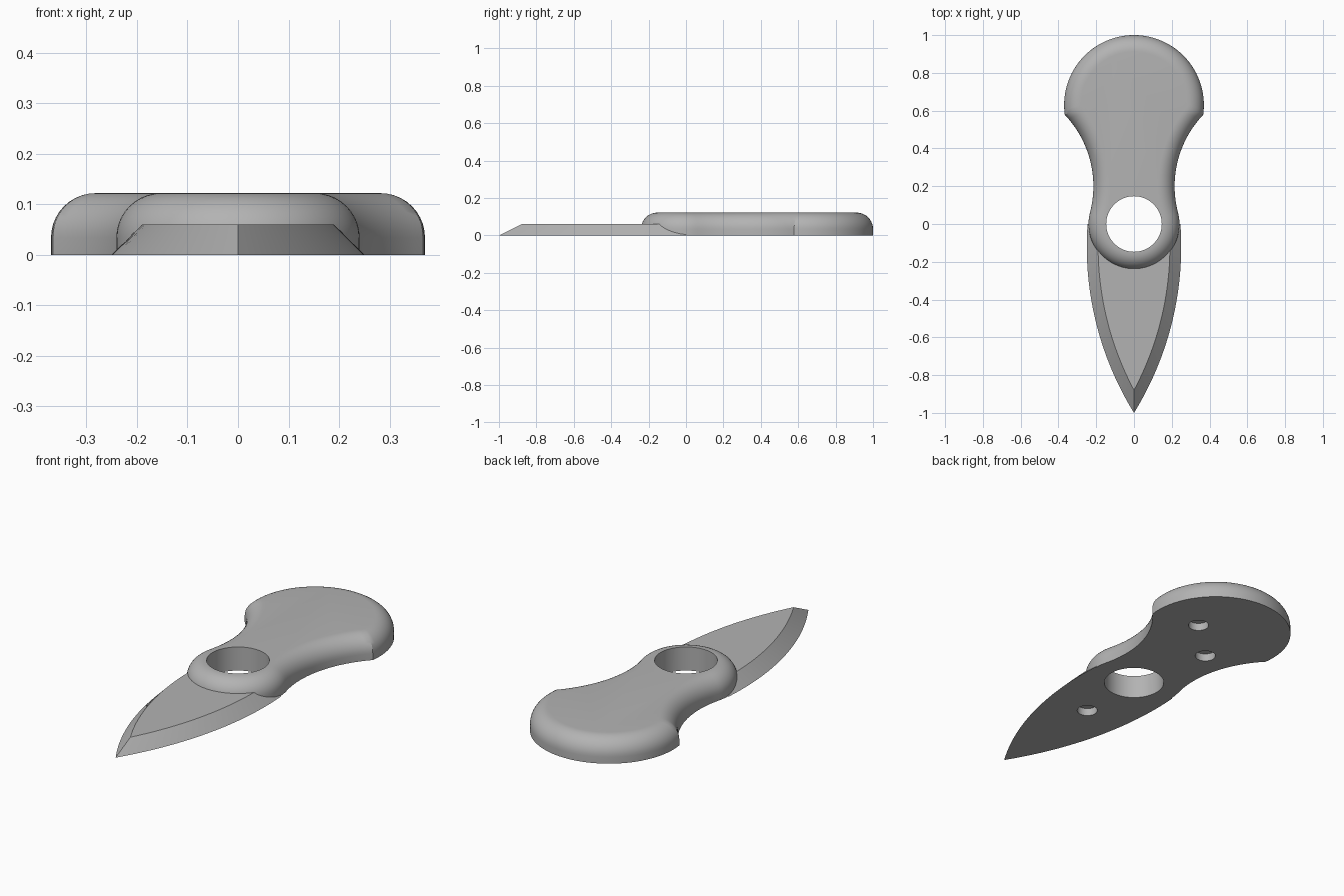
import bpy, bmesh
from math import pi, sin, cos, acos, atan2, hypot
from mathutils import Vector

if "Cube" in bpy.data.objects:
    bpy.data.objects.remove(bpy.data.objects["Cube"])

TOP, FILLET, BLADE_H = 0.122, 0.088, 0.06

grey = bpy.data.materials.new("plain grey")
grey.use_nodes = True
colour = (0.45, 0.45, 0.45, 1)
grey.diffuse_color = colour
grey.node_tree.nodes["Principled BSDF"].inputs["Base Color"].default_value = colour


def arc(centre, r, a0, a1, n):
    """Points along an arc, both ends included."""
    return [Vector((centre[0] + r * cos(a0 + (a1 - a0) * i / n),
                    centre[1] + r * sin(a0 + (a1 - a0) * i / n))) for i in range(n + 1)]


def loft(name, rings):
    """Closed solid through (outline, height) rings with equal point counts."""
    bm = bmesh.new()
    loops = [[bm.verts.new((p.x, p.y, z)) for p in pts] for pts, z in rings]
    n = len(loops[0])
    for low, high in zip(loops, loops[1:]):
        for i in range(n):
            j = (i + 1) % n
            bm.faces.new((low[i], low[j], high[j], high[i]))
    bm.faces.new(loops[0])
    bm.faces.new(loops[-1])
    bmesh.ops.recalc_face_normals(bm, faces=bm.faces)
    mesh = bpy.data.meshes.new(name)
    bm.to_mesh(mesh)
    bm.free()
    mesh.materials.append(grey)
    obj = bpy.data.objects.new(name, mesh)
    bpy.context.collection.objects.link(obj)
    return obj


def combine(target, tool, operation):
    """Apply a boolean and drop the tool."""
    bpy.context.view_layer.objects.active = target
    mod = target.modifiers.new(operation.title(), 'BOOLEAN')
    mod.operation, mod.object, mod.solver = operation, tool, 'EXACT'
    bpy.ops.object.modifier_apply(modifier=mod.name)
    bpy.data.objects.remove(tool)


def handle_outline(inset):
    """Round palm end, concave waist and collar, moved inward by inset."""
    palm, waist, collar = (0, 0.63), (0.763, 0.2), (0, 0)
    rp, rw = 0.37 - inset, 0.548 + inset
    rc = hypot(*waist) - rw
    dx, dy = waist[0] - palm[0], waist[1] - palm[1]
    d = hypot(dx, dy)
    corner = atan2(dy, dx) + acos((d * d + rp * rp - rw * rw) / (2 * d * rp))
    side = arc(palm, rp, pi / 2, corner, 28)
    a0 = atan2(side[-1].y - waist[1], side[-1].x - waist[0])
    tangent = atan2(waist[1], waist[0])
    side += arc(waist, rw, a0, tangent + pi, 20)[1:]
    side += arc(collar, rc, tangent, -pi / 2, 24)[1:]
    return side + [Vector((-p.x, p.y)) for p in reversed(side[1:-1])]


def blade_outline(inset):
    """Pointed leaf with its square end hidden in the collar."""
    cx, cy, r = -1.424, -0.12, 1.674 - inset
    side = arc((cx, cy), r, atan2(0.12, (r * r - 0.0144) ** 0.5), -acos(-cx / r), 32)
    return side + [Vector((-p.x, p.y)) for p in reversed(side[:-1])]


# Handle with a rounded upper edge
steps = [i * pi / 20 for i in range(11)]
rings = [(handle_outline(0), 0)]
rings += [(handle_outline(FILLET * (1 - cos(t))), TOP - FILLET + FILLET * sin(t)) for t in steps]
body = loft("handle_and_blade", rings)

# Bevelled blade joined to the handle
blade = loft("blade", [(blade_outline(0), 0), (blade_outline(BLADE_H), BLADE_H)])
combine(body, blade, 'UNION')

# Finger hole right through, and shallow sockets in the underside
for x, y, r, depth in ((0, 0, 0.147, 0.3), (0, -0.36, 0.05, 0.04),
                       (0.12, 0.64, 0.05, 0.04), (-0.1, 0.43, 0.05, 0.04)):
    circle = arc((x, y), r, 0, 2 * pi, 64)[:-1]
    combine(body, loft("hole_cutter", [(circle, -0.1), (circle, depth)]), 'DIFFERENCE')

bpy.ops.object.select_all(action='DESELECT')
body.select_set(True)
bpy.context.view_layer.objects.active = body
bpy.ops.object.shade_smooth_by_angle(angle=pi / 6)
